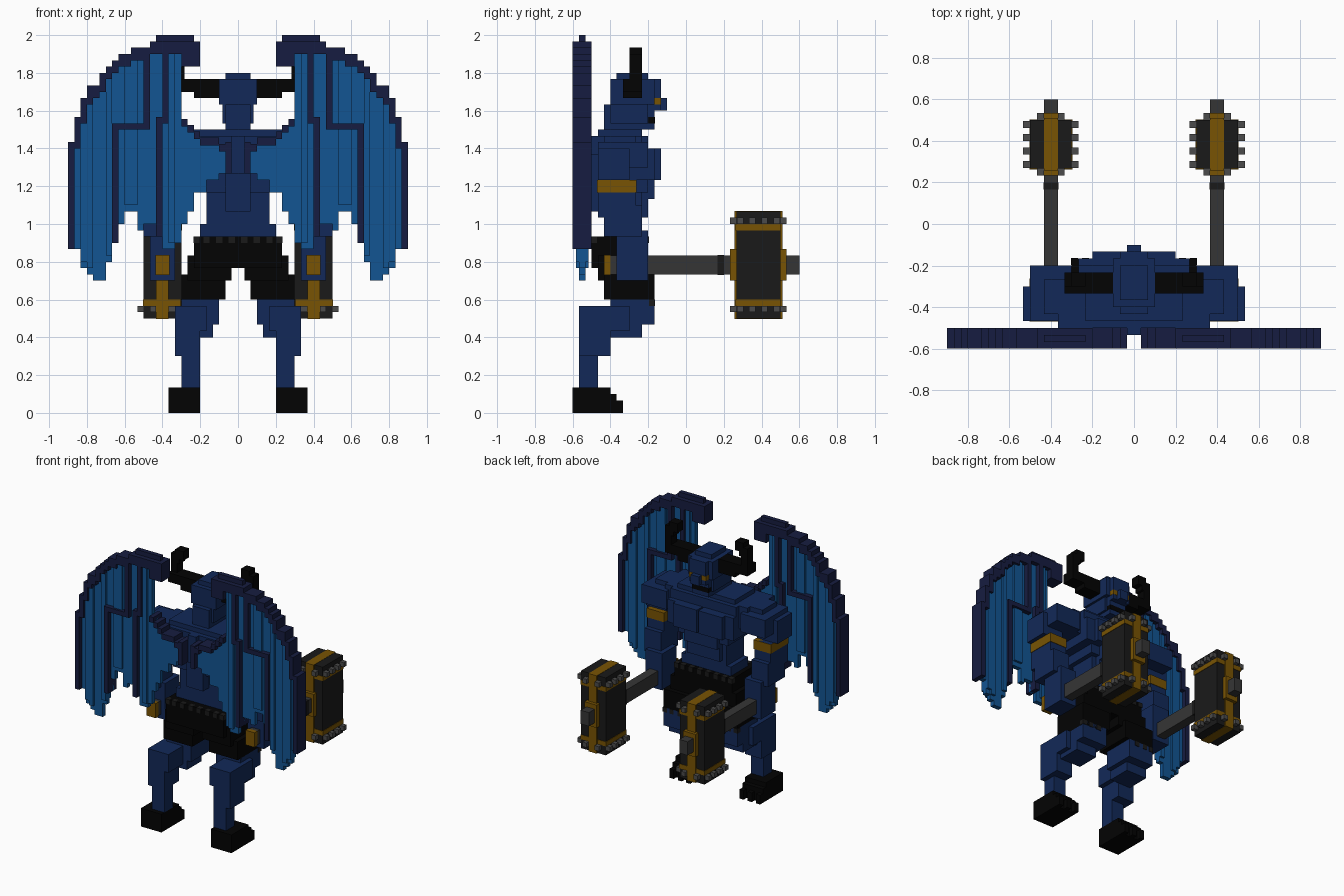
import bpy, bmesh

V = 1 / 30  # size of one block


def material(name, r, g, b):
    m = bpy.data.materials.new(name)
    m.diffuse_color = (r, g, b, 1)
    return m


NAVY = material("navy", 0.006, 0.022, 0.098)
EDGE = material("dark_navy", 0.008, 0.012, 0.052)
BLUE = material("wing_blue", 0.006, 0.090, 0.290)
BLACK = material("black", 0.001, 0.001, 0.001)
GOLD = material("gold", 0.190, 0.088, 0.001)
GREY = material("grey", 0.036, 0.036, 0.036)
IRON = material("iron", 0.010, 0.010, 0.010)
STUD = material("stud", 0.070, 0.070, 0.070)


def part(name, mat, boxes):
    """Blocks (x0, x1, y0, y1, z0, z1) in block units; off-centre ones are mirrored."""
    bm = bmesh.new()
    for x0, x1, y0, y1, z0, z1 in boxes:
        spans = [(x0, x1)] if x0 == -x1 else [(x0, x1), (-x1, -x0)]
        for a, b in spans:
            vs = bmesh.ops.create_cube(bm, size=V)["verts"]
            bmesh.ops.scale(bm, vec=(b - a, y1 - y0, z1 - z0), verts=vs)
            bmesh.ops.translate(bm, vec=((a + b) * V / 2, (y0 + y1) * V / 2, (z0 + z1) * V / 2), verts=vs)
    me = bpy.data.meshes.new(name)
    bm.to_mesh(me)
    bm.free()
    me.materials.append(mat)
    ob = bpy.data.objects.new(name, me)
    bpy.context.collection.objects.link(ob)
    return ob


# Feet (with toe grooves) and legs
part("feet", BLACK, [
    (6, 11, -18, -12, 0, 4), (6, 11, -12, -11, 0, 3),
    (6, 7, -11, -10, 0, 2), (8, 9, -11, -10, 0, 2), (10, 11, -11, -10, 0, 2),
])
part("legs", NAVY, [
    (6, 9, -17, -14, 4, 9), (6, 10, -17, -12, 9, 14), (5, 10, -17, -9, 13, 17),
    (4, 9, -12, -7, 12, 15), (3, 9, -12, -5, 14, 18),
])

# Shorts with scalloped belt and hems
part("shorts", BLACK, [
    (-7, 7, -15, -6, 23, 28), (1, 8, -14, -6, 21, 25),
    (2, 9, -13, -5, 18, 22), (4, 9, -12, -5, 17, 19),
])
part("belt_studs", IRON,
     [(x, x + 1, y, y + 1, 27, 28.02) for x in (0.5, 2.5, 4.5, 6.1) for y in (-15.1, -6.9)]
     + [(x, x + 1, -5.9, -4.9, 17, 18) for x in (4.5, 6.5, 8.1)])

# Torso
part("torso", NAVY, [
    (-6, 6, -13, -7, 27, 30), (-5, 5, -13, -7, 30, 36), (-6, 6, -14, -6, 35, 38),
    (-8, 8, -14, -6, 37, 44), (-10, 10, -14, -7, 39, 44), (-7, 7, -14, -7, 43, 45),
    (-11, 11, -15, -9, 41, 44), (-2, 2, -15, -12, 32, 42), (-1, 1, -16, -14, 38, 44),
])
part("chest_plates", NAVY, [
    (0.2, 6, -7, -4, 37, 42), (6, 8, -7, -5, 37, 42), (-4, 4, -7, -5, 34, 37),
    (-4, 4, -7, -6, 31, 34),
])

# Head
part("head", NAVY, [
    (-2, 2, -13, -7, 43, 49), (-3, 3, -12, -5, 49, 53), (-2, 2, -11, -6, 52, 54),
    (-2.5, 2.5, -12, -6, 46, 50), (-2, 2, -7, -4, 48, 53), (-1, 1, -5, -3, 48, 50),
    (-2, 2, -7, -5, 45, 46), (-2, 2, -7, -5, 47, 48),
])
part("eyes", GOLD, [(1, 2.05, -6, -4.9, 49, 50), (1, 2.05, -5, -3.95, 49, 50)])
part("mouth", BLACK, [(-2, 2, -6, -4.9, 46, 47)])
part("horns", BLACK, [
    (3, 7, -10, -7, 50, 53), (6, 10, -10, -7, 51, 53), (8.5, 10, -9, -7, 52, 57),
    (8, 10, -9, -7, 55, 57), (7, 9, -9, -7, 56, 58),
])

# Arms and hands
part("arms", NAVY, [
    (9, 15, -14, -6, 39, 43), (8, 13, -13, -8, 43, 44), (11, 16, -14, -9, 37, 42),
    (11, 15, -14, -8, 31, 37), (11, 15, -13, -7, 28, 33), (10, 14, -11, -6, 21, 29),
])
part("arm_bands", GOLD, [(10.9, 15.1, -14.1, -7.9, 35, 37)])

# Hammers
part("hammer_handles", GREY, [(11, 13, -12, 8, 22, 25), (11, 13, 16, 18, 22, 25)])
part("hammer_grips", IRON, [(10.9, 13.1, 5, 6, 21.9, 25.1)])
part("hammer_heads", IRON, [(9, 15, 8, 15, 15, 32)])
part("hammer_trim", GOLD, [
    (8.9, 15.1, 7.9, 15.1, 17, 18), (8.9, 15.1, 7.9, 15.1, 29, 30),
    (11, 13, 7.7, 15.3, 14.95, 32.05), (10.5, 13.5, 7, 16, 21, 26),
    (10.9, 13.1, -13, -12, 21.9, 25.1),
])
studs = []
for z in (16, 30):
    for i in range(4):
        y = 8.1 + 1.93 * i
        studs += [(8, 9, y, y + 1, z, z + 1), (15, 16, y, y + 1, z, z + 1)]
    for x in (10, 13):
        studs += [(x, x + 1, 7, 8, z, z + 1), (x, x + 1, 15, 16, z, z + 1)]
part("hammer_studs", STUD, studs)

# Wings: one column of blocks per unit of x, dark rim over a thin blue membrane with raised pleats
tops = [59, 60, 60, 60, 60, 60, 60, 59, 58, 58, 58, 57, 57, 56, 55, 54, 52, 52, 50, 47, 43]  # x = 6..26
bottoms = [27, 26, 26, 28, 30, 30, 29, 32, 32, 30, 27, 24, 21, 21, 22, 23, 26]               # x = 9..25
rim, skin = [(7, 13, -17, -16, 58, 60)], []
for i, top in enumerate(tops):
    c = 6 + i
    low = 26 if c == 26 else min(top - 2, tops[i + 1] - 1)
    low = 55 if c < 9 else min(low, 57)
    rim.append((c, c + 1, -18, -15, low, min(top, 59)))
    if 9 <= c < 26:
        skin.append((c, c + 1, -17, -16, bottoms[c - 9], low))
        if c in (10, 16, 17, 20, 23, 24):
            skin.append((c, c + 1, -17.5, -15.5, bottoms[c - 9] + 1, low))
# Inner membrane reaching the spine
for c, low, top in [(2, 38, 42), (3, 37, 43), (4, 37, 43), (5, 35, 43), (6, 35, 44), (7, 32, 45), (8, 30, 46)]:
    skin.append((c, c + 1, -17, -16, low, top))
    rim.append((c, c + 1, -18, -15, top - 0.5, top + 0.7))
rim.append((1, 2, -18, -15, 38, 43))
# Ribs
rim += [(11, 12, -18, -15, 46, 57), (12, 13, -18, -15, 28, 47),
        (14, 15, -18, -15, 46, 57), (14, 20, -18, -15, 45, 46), (19, 20, -18, -15, 27, 46)]
part("wing_rims", EDGE, rim)
part("wing_membranes", BLUE, skin)
